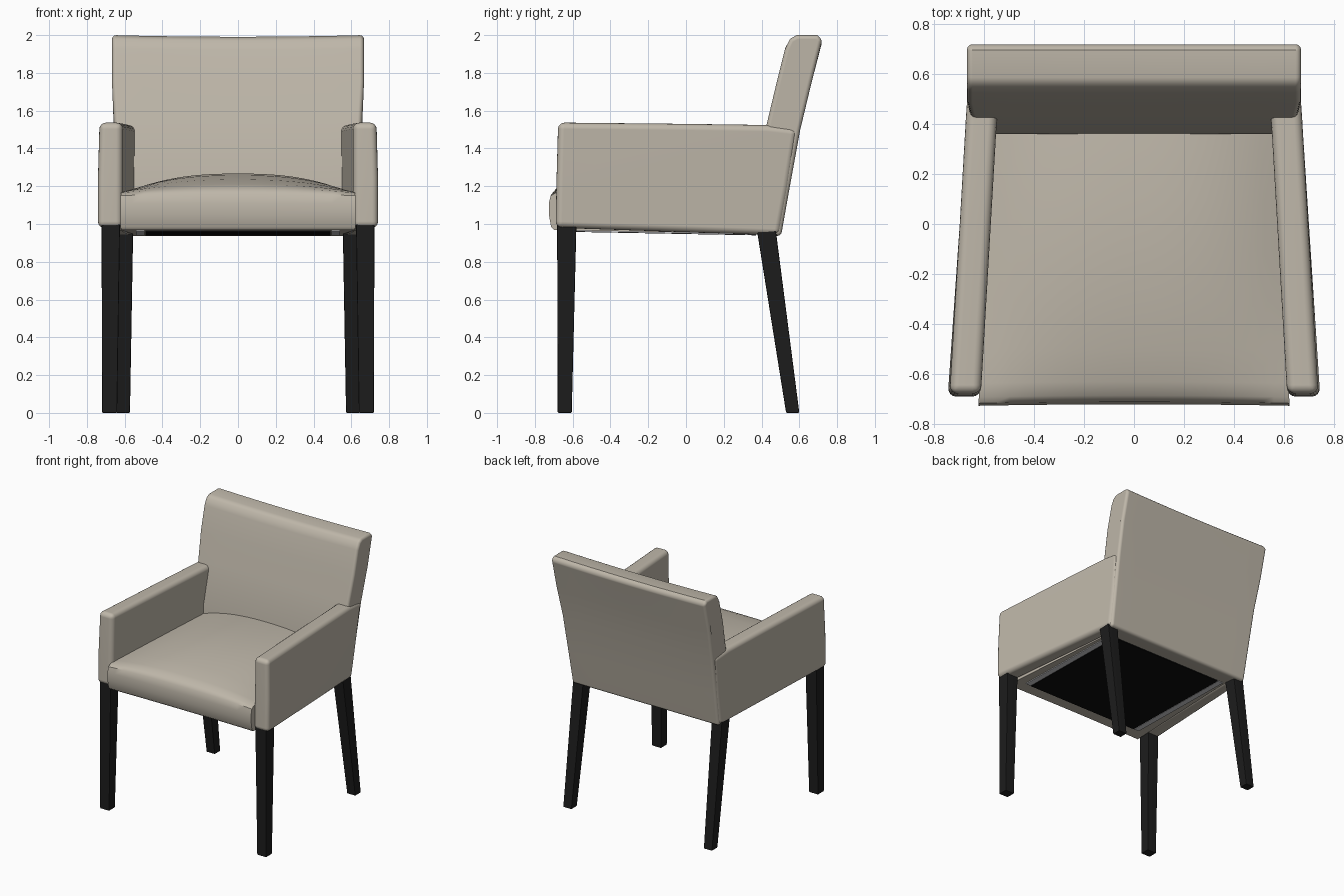
import bpy, bmesh, math

if "Cube" in bpy.data.objects:
    bpy.data.objects.remove(bpy.data.objects["Cube"])


def material(name, rgb):
    m = bpy.data.materials.new(name)
    m.diffuse_color = (*rgb, 1.0)
    m.use_nodes = True
    m.node_tree.nodes["Principled BSDF"].inputs["Base Color"].default_value = m.diffuse_color
    return m


FABRIC = material("beige_fabric", (0.52, 0.475, 0.40))
WOOD = material("black_wood", (0.012, 0.012, 0.012))
CLOTH = material("black_dust_cover", (0.004, 0.004, 0.004))
STRIP = material("light_grey_webbing", (0.62, 0.62, 0.64))


def loft(name, sections, mat, bevel=0.0, segments=4, mirror=False):
    """Skin closed sections, cap the ends, round the sharp edges."""
    bm = bmesh.new()
    rings = [[bm.verts.new(p) for p in s] for s in sections]
    n = len(rings[0])
    for a, b in zip(rings, rings[1:]):
        for i in range(n):
            j = (i + 1) % n
            bm.faces.new((a[i], a[j], b[j], b[i]))
    bm.faces.new(rings[0])
    bm.faces.new(rings[-1])
    bmesh.ops.recalc_face_normals(bm, faces=bm.faces)
    if bevel:
        sharp = [e for e in bm.edges if e.calc_face_angle(0) > math.radians(50)]
        bmesh.ops.bevel(bm, geom=sharp, offset=bevel, segments=segments,
                        profile=0.5, affect='EDGES', clamp_overlap=True)
    mesh = bpy.data.meshes.new(name)
    bm.to_mesh(mesh)
    bm.free()
    mesh.materials.append(mat)
    mesh.shade_smooth()
    mesh.set_sharp_from_angle(angle=math.radians(38))
    obj = bpy.data.objects.new(name, mesh)
    bpy.context.collection.objects.link(obj)
    if mirror:
        obj.modifiers.new("mirror", 'MIRROR').use_mirror_merge = False
    wn = obj.modifiers.new("normals", 'WEIGHTED_NORMAL')
    wn.keep_sharp = True
    return obj


def rect(x0, x1, y0, y1, z):
    return [(x0, y0, z), (x1, y0, z), (x1, y1, z), (x0, y1, z)]


# Tapered legs: front pair upright, rear pair raked backwards
loft("front_legs", [rect(0.64, 0.72, -0.68, -0.605, 0.0),
                    rect(0.625, 0.722, -0.682, -0.58, 1.0)], WOOD, 0.006, 2, True)
loft("rear_legs", [rect(0.572, 0.645, 0.53, 0.60, 0.0),
                   rect(0.555, 0.645, 0.375, 0.475, 0.97)], WOOD, 0.006, 2, True)

# Arms: side profile (y, z), converging towards the back
ARM = [(-0.69, 0.98), (-0.685, 1.25), (-0.677, 1.537), (0.0, 1.53),
       (0.43, 1.524), (0.592, 1.505), (0.545, 1.2), (0.497, 0.94)]


def arm_outer(y, z):
    t = (y + 0.69) / 1.2
    return 0.744 - 0.078 * t - 0.022 * t * (1.5 - z) / 0.55 - 0.008 * (1 - t) * max(0, (z - 1.25) / 0.28)


def arm_inner(y):
    return 0.612 - 0.064 * (y + 0.69) / 1.1


loft("arms", [[(arm_inner(y), y, z) for y, z in ARM],
              [(arm_outer(y, z), y, z) for y, z in ARM]], FABRIC, 0.034, 4, True)

# Backrest: raked profile (y, z), narrower low down, top dips in the middle
BACK = [(0.36, 0.95), (0.36, 1.24), (0.43, 1.54), (0.48, 1.75), (0.525, 1.93),
        (0.55, 1.98), (0.585, 2.0), (0.695, 2.0), (0.722, 1.978),
        (0.665, 1.75), (0.605, 1.5), (0.55, 1.2), (0.503, 0.935)]


def back_half_width(z):
    return 0.667 if z > 1.6 else 0.655 - 0.02 * (1.54 - z) / 0.6


def back_section(t):
    dip = 1 - t * t
    return [(t * back_half_width(z), y, z - 0.009 * dip * (z > 1.9)) for y, z in BACK]


loft("backrest", [back_section(i / 4) for i in range(-4, 5)], FABRIC, 0.022)

# Seat cushion: rounded front, crowned top
# profile entries are (y, z, share of the crown height)
SEAT = [(0.42, 0.947, 0), (-0.69, 0.968, 0), (-0.708, 0.985, 0), (-0.72, 1.05, 0),
        (-0.72, 1.11, 0), (-0.71, 1.15, 0.1), (-0.685, 1.165, 0.25),
        (-0.63, 1.17, 0.4), (-0.5, 1.17, 0.65), (-0.3, 1.17, 0.88),
        (-0.1, 1.17, 0.97), (0.1, 1.17, 0.97), (0.3, 1.17, 0.85), (0.42, 1.17, 0.75)]


def seat_section(t):
    crown = 0.1 * (1 - abs(t) ** 2.5)
    return [(t * (arm_inner(y) + 0.008), y - 0.006 * (t * t) * (y < -0.6), z + c * crown)
            for y, z, c in SEAT]


loft("seat", [seat_section(i / 10) for i in range(-10, 11)], FABRIC)


# Underside: dust cover between two webbing strips, following the seat slope
def under_plate(name, x0, x1, drop, mat, mirror=False):
    y0, y1 = -0.59, 0.37
    z0, z1 = 0.966 - drop, 0.948 - drop
    loft(name, [[(x, y0, z0), (x, y1, z1), (x, y1, z1 + 0.008), (x, y0, z0 + 0.008)]
                for x in (x0, x1)], mat, mirror=mirror)


under_plate("dust_cover", -0.49, 0.49, 0.008, CLOTH)
under_plate("webbing_strips", 0.495, 0.54, 0.006, STRIP, True)
